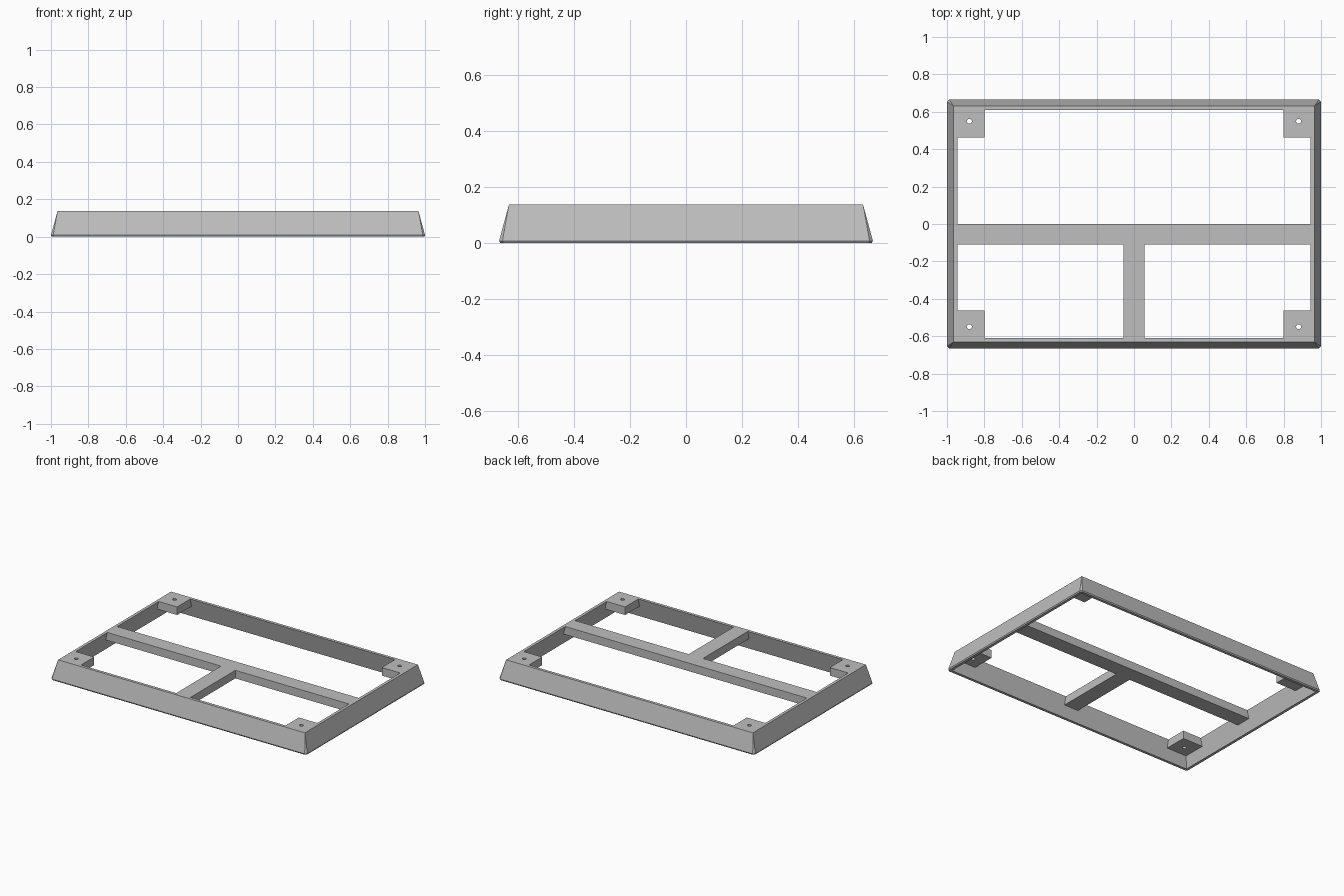
import bpy, bmesh

HALF_X, HALF_Y, TOP = 1.0, 0.666, 0.137
LEAN = 0.035            # how far the walls lean in over the full height
WALL = 0.021            # wall thickness
BAR = 0.057             # depth of bars and corner blocks
IN_X, IN_Y = 0.944, 0.61
LOW_SHIFT = LEAN * BAR / TOP   # inner wall offset at the underside of the bars

cube = bpy.data.objects.get("Cube")
if cube:
    bpy.data.objects.remove(cube, do_unlink=True)

grey = bpy.data.materials.new("light grey")
grey.use_nodes = True
GREY = (0.52, 0.52, 0.52, 1)
grey.diffuse_color = GREY
grey.node_tree.nodes["Principled BSDF"].inputs["Base Color"].default_value = GREY


def finish(name, bm):
    bmesh.ops.recalc_face_normals(bm, faces=bm.faces)
    mesh = bpy.data.meshes.new(name)
    bm.to_mesh(mesh)
    bm.free()
    mesh.materials.append(grey)
    obj = bpy.data.objects.new(name, mesh)
    bpy.context.collection.objects.link(obj)
    return obj


def ring(bm, inset, z, cut):
    """Rectangle loop with its corners cut off."""
    x, y = HALF_X - inset, HALF_Y - inset
    corners = [(x, y - cut), (x - cut, y), (cut - x, y), (-x, y - cut),
               (-x, cut - y), (cut - x, -y), (x - cut, -y), (x, cut - y)]
    return [bm.verts.new((px, py, z)) for px, py in corners]


def block(name, x0, x1, y0, y1):
    """Box under the top plane; sides on the inner wall follow its lean."""
    def low(v, limit):
        if abs(v) < limit - 0.001:
            return v
        return v + LOW_SHIFT * (1 if v > 0 else -1)
    bm = bmesh.new()
    upper = [bm.verts.new((x, y, TOP)) for x, y in
             ((x0, y0), (x1, y0), (x1, y1), (x0, y1))]
    lower = [bm.verts.new((low(v.co.x, IN_X), low(v.co.y, IN_Y), TOP - BAR))
             for v in upper]
    bm.faces.new(upper)
    bm.faces.new(lower[::-1])
    for i in range(4):
        j = (i + 1) % 4
        bm.faces.new((upper[i], lower[i], lower[j], upper[j]))
    return finish(name, bm)


# Sloping perimeter wall with a small lip at the foot
bm = bmesh.new()
profile = [(0.004, 0, 0.012), (0, 0.008, 0.012), (LEAN, TOP, 0),
           (LEAN + WALL, TOP, 0), (WALL + 0.002, 0, 0)]
rings = [ring(bm, *p) for p in profile]
for a, b in zip(rings, rings[1:] + rings[:1]):
    for i in range(8):
        j = (i + 1) % 8
        bm.faces.new((a[i], a[j], b[j], b[i]))
bmesh.ops.remove_doubles(bm, verts=bm.verts, dist=0.0001)
finish("perimeter_wall", bm)

# Cross bar and the short bar that meets it
block("cross_bar", -IN_X, IN_X, -0.11, 0)
block("short_bar", -0.056, 0.056, -IN_Y, -0.11)

# Corner blocks with drilled screw holes
for sx, side in ((1, "left"), (-1, "right")):
    for sy, end in ((1, "back"), (-1, "front")):
        xs = sorted((sx * 0.80, sx * IN_X))
        ys = sorted((sy * 0.463, sy * IN_Y))
        corner = block(f"corner_block_{end}_{side}", *xs, *ys)
        bpy.ops.mesh.primitive_cylinder_add(
            vertices=24, radius=0.013, depth=0.3,
            location=(sx * 0.88, sy * 0.549, TOP))
        drill = bpy.context.object
        drill.name = "drill"
        drill.hide_render = True
        mod = corner.modifiers.new("hole", "BOOLEAN")
        mod.operation = "DIFFERENCE"
        mod.solver = "EXACT"
        mod.object = drill
        bpy.ops.object.select_all(action="DESELECT")
        bpy.context.view_layer.objects.active = corner
        corner.select_set(True)
        bpy.ops.object.modifier_apply(modifier=mod.name)
        bpy.data.objects.remove(drill, do_unlink=True)
